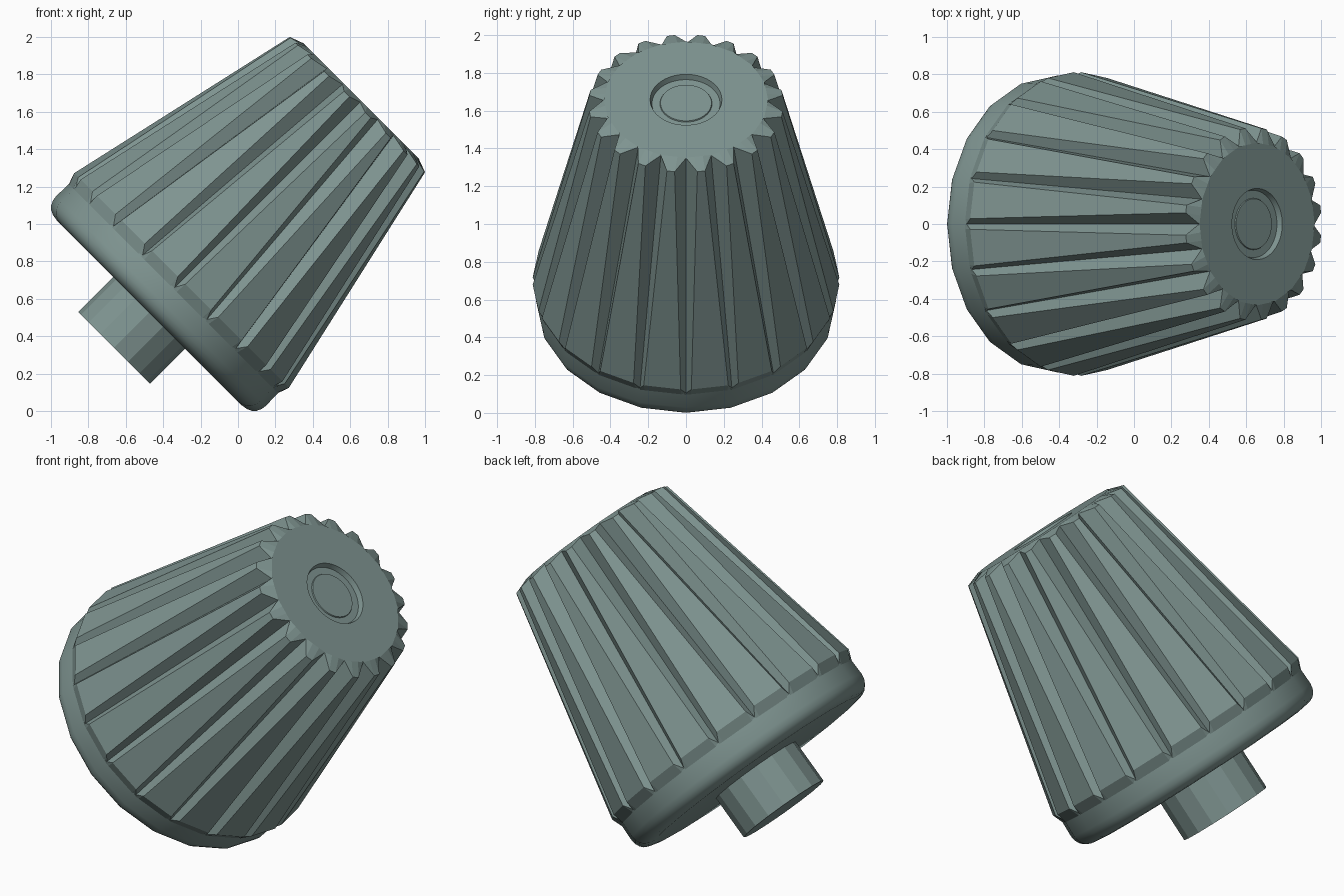
import bpy, bmesh, math
from mathutils import Matrix

if "Cube" in bpy.data.objects:
    bpy.data.objects.remove(bpy.data.objects["Cube"])

# The knob's axis leans 45 degrees towards +x
TILT = Matrix.Translation((-0.5, 0, 0.5)) @ Matrix.Rotation(math.radians(45), 4, 'Y')
TEETH = 20
STEP = 360 / TEETH

# Dark green-grey plastic
PLASTIC = bpy.data.materials.new("dark_plastic")
PLASTIC.diffuse_color = (0.21, 0.295, 0.28, 1)
PLASTIC.use_nodes = True
PLASTIC.node_tree.nodes["Principled BSDF"].inputs["Base Color"].default_value = PLASTIC.diffuse_color


def polar(r, deg, u):
    a = math.radians(deg)
    return (r * math.cos(a), r * math.sin(a), u)


def skin(name, rings, smooth):
    """Bridge a list of equal-length rings into a closed solid."""
    bm = bmesh.new()
    rows = [[bm.verts.new(p) for p in ring] for ring in rings]
    n = len(rows[0])
    for a, b in zip(rows, rows[1:]):
        for i in range(n):
            j = (i + 1) % n
            bm.faces.new((a[i], a[j], b[j], b[i]))
    bm.faces.new(rows[0][::-1])
    bm.faces.new(rows[-1])
    bmesh.ops.recalc_face_normals(bm, faces=bm.faces[:])
    bm.transform(TILT)
    me = bpy.data.meshes.new(name)
    bm.to_mesh(me)
    bm.free()
    me.materials.append(PLASTIC)
    ob = bpy.data.objects.new(name, me)
    bpy.context.collection.objects.link(ob)
    if smooth:
        bpy.ops.object.select_all(action='DESELECT')
        bpy.context.view_layer.objects.active = ob
        ob.select_set(True)
        bpy.ops.object.shade_smooth_by_angle(angle=math.radians(smooth))
    return ob


def circle(r, u, n):
    return [polar(r, i * 360 / n, u) for i in range(n)]


def tooth_ring(valley_r, valley_u, tip_r, tip_u, half):
    """One valley point and two tip corners per tooth; tip_r None stays on the chord."""
    pts = []
    if tip_r is None:
        tip_r = valley_r * math.cos(math.radians(STEP / 2)) / math.cos(math.radians(half))
    for k in range(TEETH):
        mid = (k + 0.5) * STEP
        pts += [polar(valley_r, k * STEP, valley_u),
                polar(tip_r, mid - half, tip_u),
                polar(tip_r, mid + half, tip_u)]
    return pts


# Stem under the knob
skin("stem", [circle(0.272, -0.23, 16), circle(0.272, 0.08, 16)], 0)

# Rounded 20-sided base rim
rim = [(0.70, 0.036), (0.735, 0.042), (0.76, 0.054), (0.777, 0.072),
       (0.788, 0.095), (0.793, 0.125), (0.79, 0.225)]
skin("base_rim", [circle(r, u, TEETH) for r, u in rim], 35)

# Fluted tapering grip, with a shallow round recess and plug in its top
n = TEETH * 3
skin("fluted_grip", [
    tooth_ring(0.789, 0.215, None, 0.215, 7.2),
    tooth_ring(0.787, 0.228, 0.812, 0.28, 7.0),
    tooth_ring(0.43, 1.63, 0.515, 1.61, 2.3),
    tooth_ring(0.435, 1.638, None, 1.638, 3.0),
    circle(0.19, 1.638, n),
    circle(0.18, 1.608, n),
    circle(0.138, 1.608, n),
    circle(0.135, 1.614, n),
], 12)
